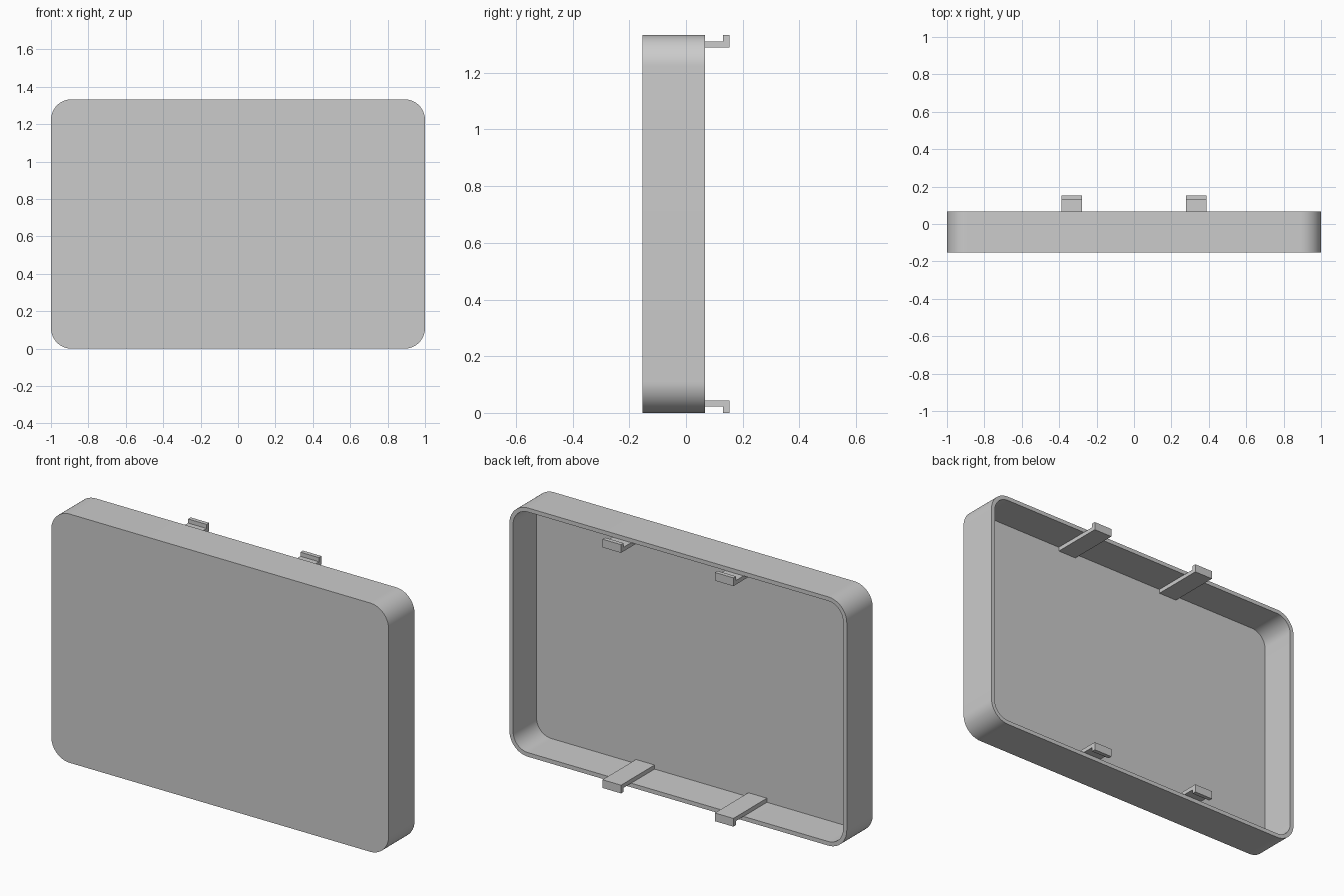
import bpy, bmesh
from math import sin, cos, pi, radians

if "Cube" in bpy.data.objects:
    bpy.data.objects.remove(bpy.data.objects["Cube"], do_unlink=True)

HALF_W, HEIGHT, RADIUS, WALL = 1.0, 1.333, 0.11, 0.022
FRONT, RIM, HOOK = -0.153, 0.067, 0.153
CENTRE = HEIGHT / 2

grey = bpy.data.materials.new("light grey plastic")
grey.use_nodes = True
grey.diffuse_color = (0.6, 0.6, 0.6, 1)
grey.node_tree.nodes["Principled BSDF"].inputs["Base Color"].default_value = (0.6, 0.6, 0.6, 1)


def make_object(name, bm):
    bmesh.ops.recalc_face_normals(bm, faces=bm.faces)
    mesh = bpy.data.meshes.new(name)
    bm.to_mesh(mesh)
    bm.free()
    mesh.materials.append(grey)
    obj = bpy.data.objects.new(name, mesh)
    bpy.context.collection.objects.link(obj)
    return obj


def rounded_loop(bm, inset, y, steps=16):
    """Rounded rectangle of vertices in the plane at depth y."""
    r = RADIUS - inset
    cx, cz = HALF_W - RADIUS, CENTRE - RADIUS
    verts = []
    for i, (sx, sz) in enumerate(((1, 1), (-1, 1), (-1, -1), (1, -1))):
        for k in range(steps + 1):
            a = (i + k / steps) * pi / 2
            verts.append(bm.verts.new((sx * cx + r * cos(a), y, CENTRE + sz * cz + r * sin(a))))
    return verts


# Hollow tray, open at the back
bm = bmesh.new()
loops = [rounded_loop(bm, inset, y) for inset, y in
         ((0, FRONT), (0, RIM), (WALL, RIM), (WALL, FRONT + WALL))]
for a, b in zip(loops, loops[1:]):
    for i in range(len(a)):
        j = (i + 1) % len(a)
        bm.faces.new((a[i], a[j], b[j], b[i]))
bm.faces.new(loops[0])
bm.faces.new(loops[-1])
tray = make_object("tray_cover", bm)
bpy.context.view_layer.objects.active = tray
tray.select_set(True)
bpy.ops.object.shade_smooth_by_angle(angle=radians(30))
tray.select_set(False)


def make_clip(name, x, upper):
    """Flat arm along the inner wall, ending in a hook turned outward."""
    inner = FRONT + WALL
    profile = ((inner, WALL), (HOOK - WALL, WALL), (HOOK - WALL, 0),
               (HOOK, 0), (HOOK, 2 * WALL), (inner, 2 * WALL))
    bm = bmesh.new()
    face = bm.faces.new([bm.verts.new((x - 0.055, y, HEIGHT - z if upper else z))
                         for y, z in profile])
    out = bmesh.ops.extrude_face_region(bm, geom=[face])
    moved = [g for g in out["geom"] if isinstance(g, bmesh.types.BMVert)]
    bmesh.ops.translate(bm, verts=moved, vec=(0.11, 0, 0))
    make_object(name, bm)


# Two hooked clips on the top and two on the bottom
for side, x in (("left", 0.333), ("right", -0.333)):
    for level in ("upper", "lower"):
        make_clip(f"{level}_{side}_clip", x, level == "upper")
